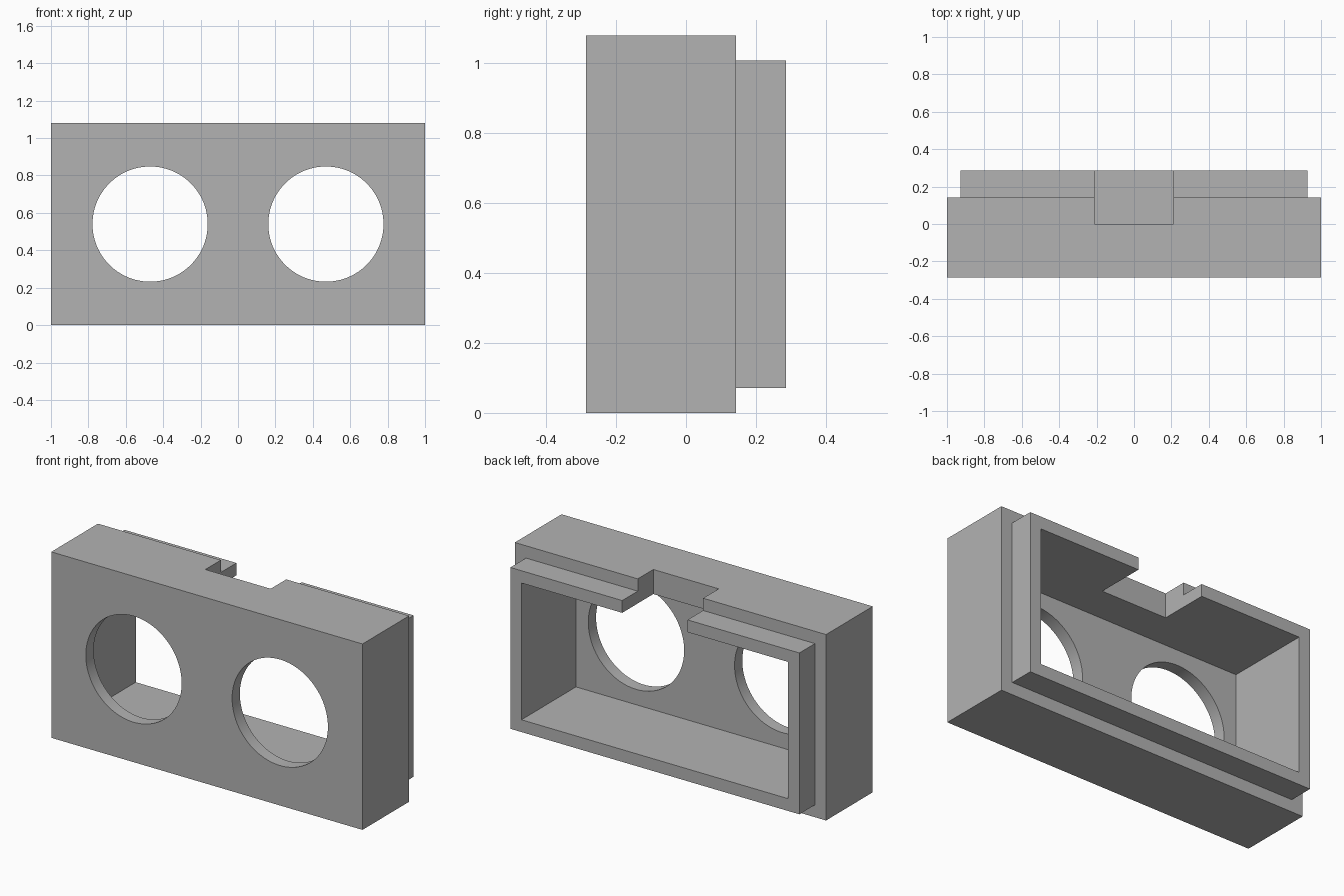
import bpy
import math

cube = bpy.data.objects.get("Cube")
if cube:
    bpy.data.objects.remove(cube, do_unlink=True)

U = 1 / 14                       # wall thickness, the base unit of the design
HEIGHT = 1.08
FRONT, BACK = -4 * U, 4 * U
STEP = 2 * U                     # where the body ends and the lip begins

grey = bpy.data.materials.new("plain grey")
grey.use_nodes = True
colour = (0.45, 0.45, 0.45, 1)
grey.diffuse_color = colour
grey.node_tree.nodes["Principled BSDF"].inputs["Base Color"].default_value = colour


def box(name, x, y0, y1, z0, z1):
    """Box symmetric in x, spanning the given y and z ranges."""
    bpy.ops.mesh.primitive_cube_add(size=1, location=(0, (y0 + y1) / 2, (z0 + z1) / 2))
    ob = bpy.context.object
    ob.name = name
    ob.scale = (2 * x, y1 - y0, z1 - z0)
    bpy.ops.object.transform_apply(location=True, rotation=False, scale=True)
    ob.data.materials.append(grey)
    return ob


def combine(target, tool, operation):
    """Apply a boolean and remove the tool object."""
    mod = target.modifiers.new(operation.title(), "BOOLEAN")
    mod.operation, mod.solver, mod.object = operation, "EXACT", tool
    bpy.context.view_layer.objects.active = target
    bpy.ops.object.modifier_apply(modifier=mod.name)
    bpy.data.objects.remove(tool, do_unlink=True)


# Outer body with the narrower lip at the back
housing = box("housing", 1, FRONT, STEP, 0, HEIGHT)
combine(housing, box("lip", 1 - U, FRONT + 3 * U, BACK, U, HEIGHT - U), "UNION")

# Hollow interior, open at the back
combine(housing, box("cavity", 1 - 2 * U, FRONT + U, BACK + U, 2 * U, HEIGHT - 2 * U),
        "DIFFERENCE")

# Notch through the top wall and lip
combine(housing, box("notch", 0.21, 0, BACK + U, HEIGHT / 2, HEIGHT + U), "DIFFERENCE")

# Two round openings through the front wall
for side in (-1, 1):
    bpy.ops.mesh.primitive_cylinder_add(
        vertices=96, radius=0.308, depth=3 * U,
        location=(side * 0.47, FRONT + U / 2, HEIGHT / 2),
        rotation=(math.pi / 2, 0, 0))
    hole = bpy.context.object
    hole.data.materials.append(grey)
    combine(housing, hole, "DIFFERENCE")

# Smooth hole walls, crisp box edges
bpy.ops.object.select_all(action="DESELECT")
housing.select_set(True)
bpy.context.view_layer.objects.active = housing
bpy.ops.object.shade_smooth_by_angle(angle=math.radians(30))
